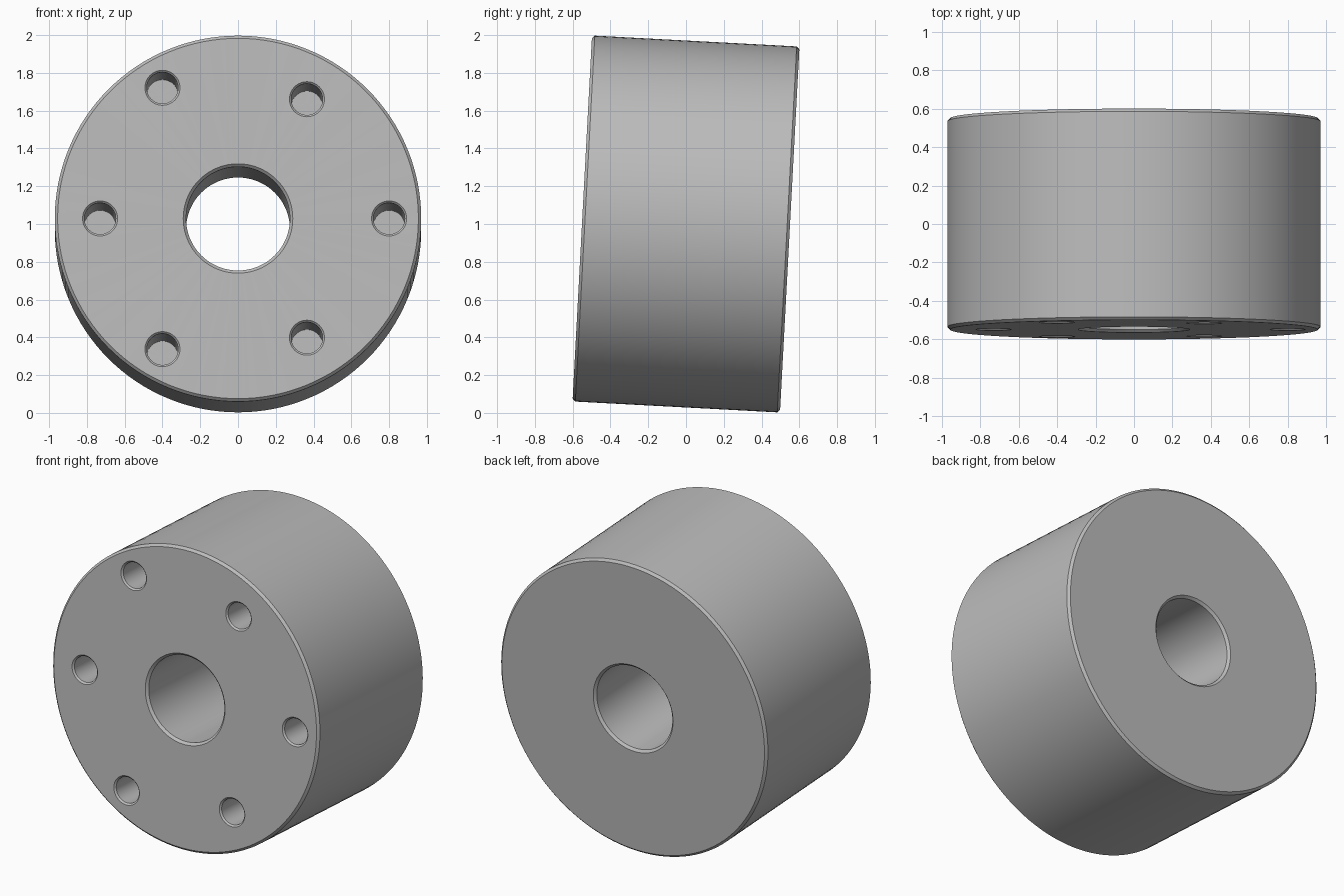
import bpy, bmesh, math
from mathutils import Matrix, Vector

cube = bpy.data.objects.get("Cube")
if cube:
    bpy.data.objects.remove(cube, do_unlink=True)

TILT = Matrix.Translation((0, 0, 1)) @ Matrix.Rotation(math.radians(-3.05), 4, 'X')
R, HALF, CH = 0.97, 0.55, 0.015

grey = bpy.data.materials.new("machined grey")
grey.use_nodes = True
grey.diffuse_color = (0.5, 0.5, 0.5, 1)
grey.node_tree.nodes["Principled BSDF"].inputs["Base Color"].default_value = (0.5, 0.5, 0.5, 1)


def lathe(name, profile, steps, closed, centre=(0, 0)):
    """Revolve (radius, y) points about the y axis, then tilt into place."""
    bm = bmesh.new()
    verts = [bm.verts.new((r, y, 0)) for r, y in profile]
    edges = [bm.edges.new(p) for p in zip(verts, verts[1:])]
    if closed:
        edges.append(bm.edges.new((verts[-1], verts[0])))
    bmesh.ops.spin(bm, geom=verts + edges, cent=(0, 0, 0), axis=(0, 1, 0),
                   angle=2 * math.pi, steps=steps, use_duplicate=False)
    bmesh.ops.remove_doubles(bm, verts=bm.verts, dist=1e-5)
    bmesh.ops.recalc_face_normals(bm, faces=bm.faces)
    bm.transform(TILT @ Matrix.Translation(Vector((centre[0], 0, centre[1]))))
    mesh = bpy.data.meshes.new(name)
    bm.to_mesh(mesh)
    bm.free()
    mesh.materials.append(grey)
    obj = bpy.data.objects.new(name, mesh)
    bpy.context.collection.objects.link(obj)
    return obj


# Chamfered drum with a chamfered through bore
BORE = 0.275
half_profile = [(BORE, HALF - CH), (BORE + CH, HALF), (R - CH, HALF), (R, HALF - CH)]
profile = half_profile + [(r, -y) for r, y in reversed(half_profile)]
drum = lathe("drum", profile, 128, True)

# Six blind bolt holes in the front, on two alternating pitch radii
HOLE, DEPTH, RIM = 0.083, 0.75, 0.01
hole_profile = [(0, -HALF - 0.05), (HOLE + RIM + 0.05, -HALF - 0.05),
                (HOLE, -HALF + RIM), (HOLE, -HALF + DEPTH), (0, -HALF + DEPTH)]
for i in range(6):
    a, pitch = math.radians(60 * i), (0.80, 0.73)[i % 2]
    cutter = lathe("bolt_hole_cutter", hole_profile, 48, False,
                   (pitch * math.cos(a), pitch * math.sin(a)))
    cutter.hide_render = True
    cutter.hide_set(True)
    cut = drum.modifiers.new("bolt_hole", 'BOOLEAN')
    cut.operation, cut.solver, cut.object = 'DIFFERENCE', 'EXACT', cutter

bpy.context.view_layer.objects.active = drum
drum.select_set(True)
for mod in list(drum.modifiers):
    bpy.ops.object.modifier_apply(modifier=mod.name)
for obj in [o for o in bpy.data.objects if o.name.startswith("bolt_hole_cutter")]:
    bpy.data.objects.remove(obj, do_unlink=True)
bpy.ops.object.shade_smooth_by_angle(angle=math.radians(30))
